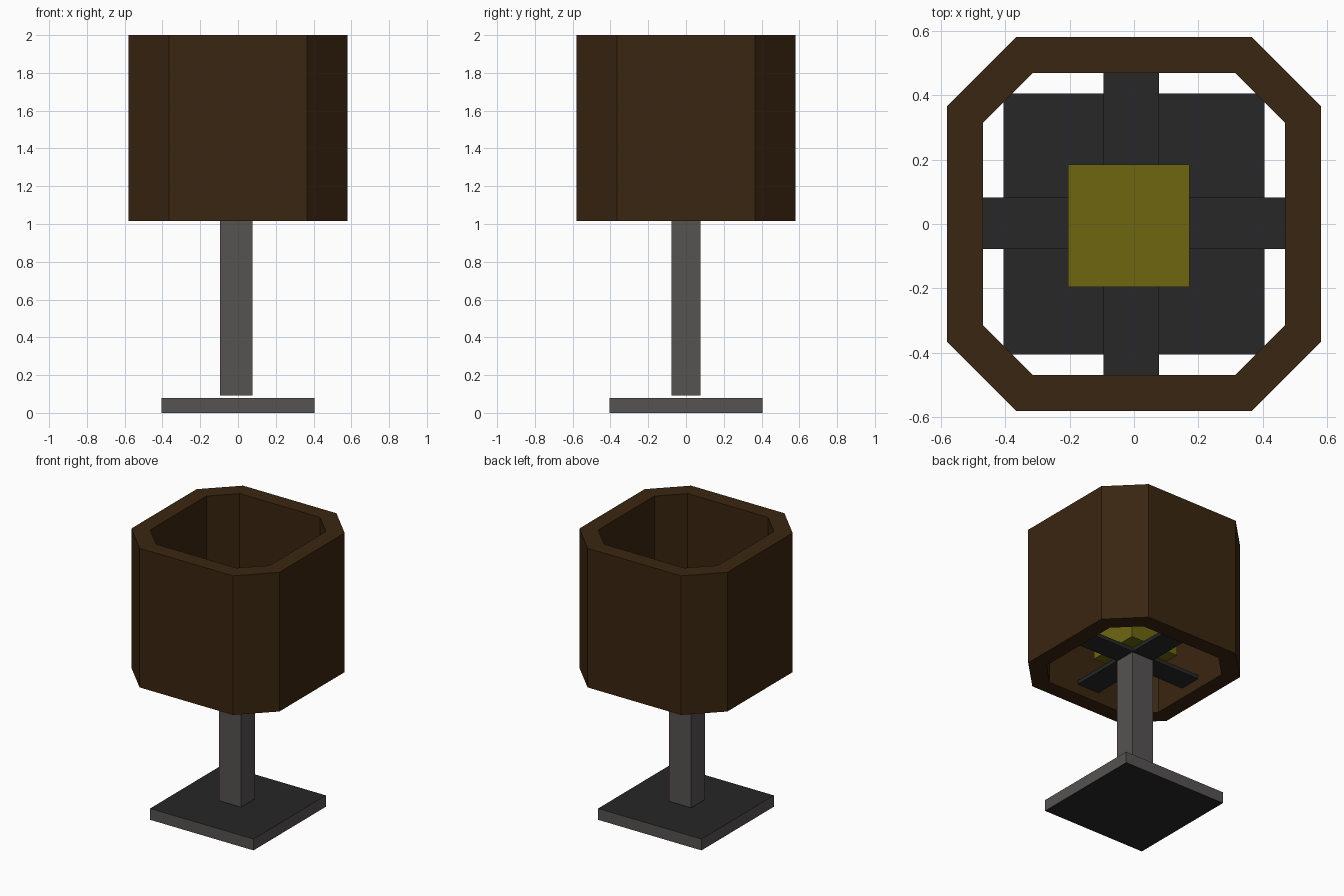
import bpy, bmesh

if "Cube" in bpy.data.objects:
    bpy.data.objects.remove(bpy.data.objects["Cube"])


def material(name, rgb):
    m = bpy.data.materials.new(name)
    m.diffuse_color = (*rgb, 1.0)
    m.use_nodes = True
    m.node_tree.nodes["Principled BSDF"].inputs["Base Color"].default_value = m.diffuse_color
    return m


BROWN = material("dark_brown", (0.042, 0.019, 0.0055))
GREY = material("warm_grey", (0.093, 0.086, 0.084))
BLACK = material("near_black", (0.020, 0.020, 0.020))
YELLOW = material("olive_yellow", (0.153, 0.134, 0.0055))


def finish(name, bm, mats, cap_index=0):
    """Make an object; horizontal faces take the cap material."""
    bmesh.ops.recalc_face_normals(bm, faces=bm.faces)
    for f in bm.faces:
        f.material_index = cap_index if abs(f.normal.z) > 0.5 else 0
    me = bpy.data.meshes.new(name)
    bm.to_mesh(me)
    bm.free()
    for m in mats:
        me.materials.append(m)
    ob = bpy.data.objects.new(name, me)
    bpy.context.collection.objects.link(ob)
    return ob


def box(name, x, y, z, mats, cap_index=0):
    bm = bmesh.new()
    bmesh.ops.create_cube(bm, size=1)
    for v in bm.verts:
        v.co = [r[0] if c < 0 else r[1] for c, r in zip(v.co, (x, y, z))]
    return finish(name, bm, mats, cap_index)


def octagon(a, b):
    """Square of half width a with corners cut back to b."""
    return [(a, -b), (a, b), (b, a), (-b, a), (-a, b), (-a, -b), (-b, -a), (b, -a)]


# Base plate and post: grey sides, black ends
box("base_plate", (-0.405, 0.405), (-0.405, 0.405), (0, 0.08), [GREY, BLACK], 1)
box("post", (-0.095, 0.078), (-0.078, 0.078), (0.093, 1.085), [GREY, BLACK], 1)

# Cross of support arms inside the shade
box("arm_front_back", (-0.095, 0.078), (-0.468, 0.468), (1.087, 1.115), [BLACK])
box("arm_left", (-0.468, -0.095), (-0.078, 0.082), (1.087, 1.115), [BLACK])
box("arm_right", (0.078, 0.468), (-0.078, 0.082), (1.087, 1.115), [BLACK])

# Bulb block
box("bulb", (-0.205, 0.172), (-0.195, 0.185), (1.118, 1.49), [YELLOW])

# Octagonal shade: open tube with thick walls
bm = bmesh.new()
rings = []
for (a, b), z in (((0.58, 0.365), 1.015), ((0.58, 0.365), 2.0),
                  ((0.468, 0.315), 2.0), ((0.468, 0.315), 1.015)):
    rings.append([bm.verts.new((x, y, z)) for x, y in octagon(a, b)])
for i in range(4):
    lo, hi = rings[i], rings[(i + 1) % 4]
    for j in range(8):
        k = (j + 1) % 8
        bm.faces.new((lo[j], lo[k], hi[k], hi[j]))
finish("shade", bm, [BROWN])
